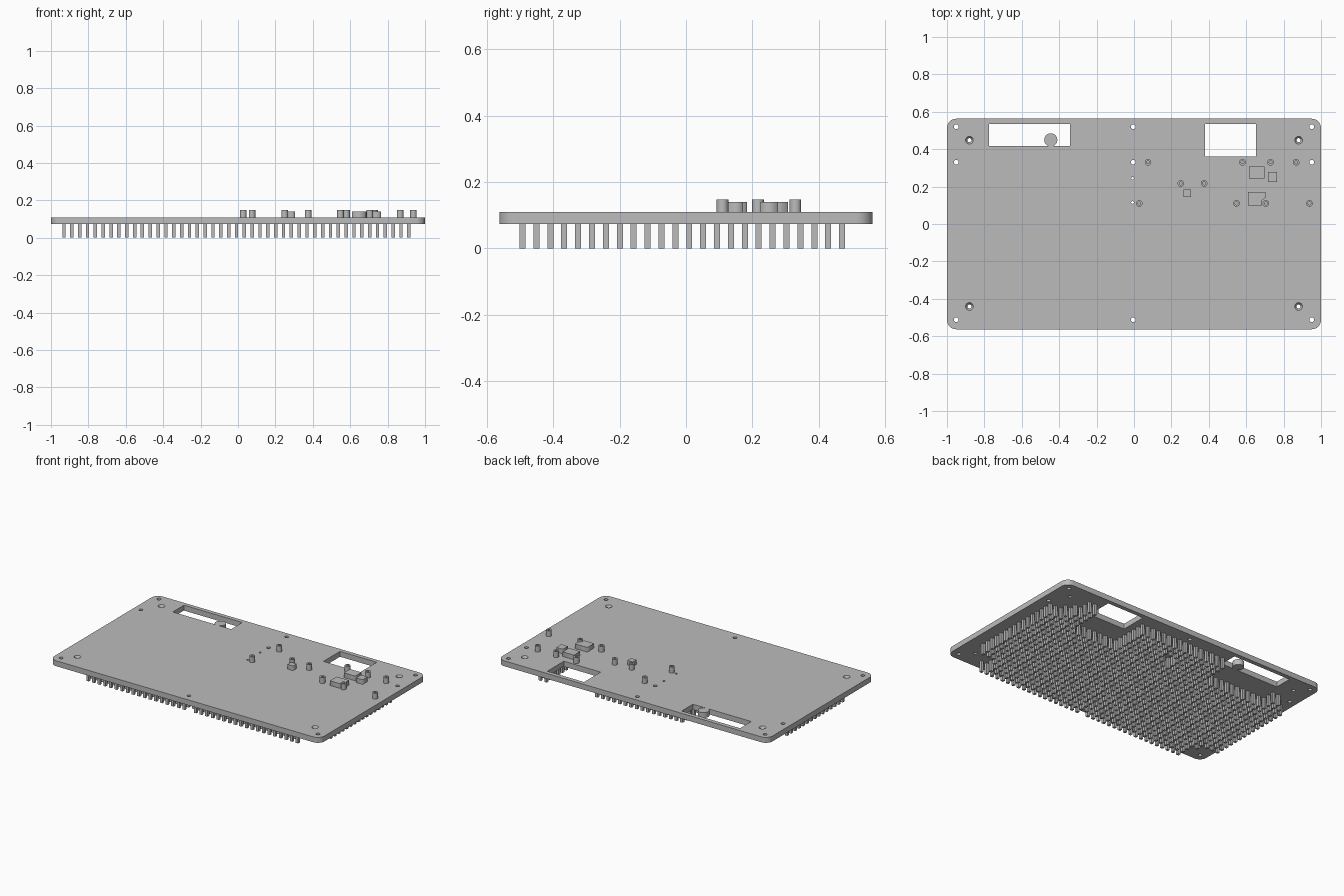
import bpy, bmesh, math
from mathutils import Matrix, Vector

cube = bpy.data.objects.get("Cube")
if cube:
    bpy.data.objects.remove(cube, do_unlink=True)

HALF_Y = 0.563
BOTTOM, TOP = 0.073, 0.109

grey = bpy.data.materials.new("plain_grey")
grey.use_nodes = True
GREY = (0.5, 0.5, 0.5, 1)
grey.diffuse_color = GREY
grey.node_tree.nodes["Principled BSDF"].inputs["Base Color"].default_value = GREY


def add_object(name, data):
    ob = bpy.data.objects.new(name, data)
    bpy.context.collection.objects.link(ob)
    return ob


def mesh_object(name, bm):
    me = bpy.data.meshes.new(name)
    bm.to_mesh(me)
    bm.free()
    me.materials.append(grey)
    return add_object(name, me)


def arc(cx, cy, r, start, end, steps):
    angles = [math.radians(start + (end - start) * i / steps) for i in range(steps + 1)]
    return [(cx + r * math.cos(a), cy + r * math.sin(a)) for a in angles]


def rectangle(x0, x1, y0, y1):
    return [(x0, y0), (x1, y0), (x1, y1), (x0, y1)]


def prism(name, outlines, z0, z1):
    """Extrude a flat outline; any further outlines become holes."""
    cu = bpy.data.curves.new(name, 'CURVE')
    cu.dimensions = '2D'
    cu.fill_mode = 'BOTH'
    cu.extrude = (z1 - z0) / 2
    for pts in outlines:
        sp = cu.splines.new('POLY')
        sp.points.add(len(pts) - 1)
        for p, (x, y) in zip(sp.points, pts):
            p.co = (x, y, 0, 1)
        sp.use_cyclic_u = True
    tmp = add_object(name + "_outline", cu)
    bpy.context.view_layer.update()
    me = tmp.evaluated_get(bpy.context.evaluated_depsgraph_get()).to_mesh()
    bm = bmesh.new()
    bm.from_mesh(me)
    bpy.data.objects.remove(tmp, do_unlink=True)
    bmesh.ops.translate(bm, verts=bm.verts, vec=(0, 0, (z0 + z1) / 2))
    bmesh.ops.remove_doubles(bm, verts=bm.verts, dist=1e-5)
    bmesh.ops.recalc_face_normals(bm, faces=bm.faces)
    return mesh_object(name, bm)


# Hole and window positions
small_holes = [(sx * 0.95, y) for sx in (-1, 1) for y in (0.52, 0.33, -0.512)]
small_holes += [(-0.004, y) for y in (0.52, 0.33, -0.512)]
tiny_holes = [(-0.008, 0.245), (-0.008, 0.115)]
mounts = [(sx * 0.88, y) for sx in (-1, 1) for y in (0.448, -0.441)]
square_window = (0.38, 0.652, 0.36, 0.535)
long_window = (-0.775, -0.343, 0.417, 0.535)

# Base plate: rounded outline, square window, long window with a round tab
R = 0.05
corners = [(1, 1, 0), (-1, 1, 90), (-1, -1, 180), (1, -1, 270)]
outline = [p for sx, sy, a in corners
           for p in arc(sx * (1 - R), sy * (HALF_Y - R), R, a, a + 90, 8)]
x0, x1, y0, y1 = long_window
tab = arc(-0.445, 0.45, 0.035, 250, -70, 28)
tab[0], tab[-1] = (tab[0][0], y0), (tab[-1][0], y0)
notched = [(x0, y0)] + tab + [(x1, y0), (x1, y1), (x0, y1)]
outlines = [outline, rectangle(*square_window), notched]
outlines += [arc(x, y, 0.0125, 0, 345, 23) for x, y in small_holes]
outlines += [arc(x, y, 0.007, 0, 337.5, 15) for x, y in tiny_holes]
outlines += [arc(x, y, 0.011, 0, 345, 23) for x, y in mounts]
plate = prism("base_plate", outlines, BOTTOM, TOP)

# Countersinks in the four mounting holes
bm = bmesh.new()
for x, y in mounts:
    bmesh.ops.create_cone(bm, cap_ends=True, segments=24, radius1=0.008, radius2=0.022,
                          depth=0.024, matrix=Matrix.Translation((x, y, TOP - 0.01)))
cutter = mesh_object("countersink_cutter", bm)
cutter.hide_render = True
mod = plate.modifiers.new("countersinks", 'BOOLEAN')
mod.operation = 'DIFFERENCE'
mod.solver = 'EXACT'
mod.object = cutter
bpy.context.view_layer.update()
cut = bpy.data.meshes.new_from_object(
    plate.evaluated_get(bpy.context.evaluated_depsgraph_get()))
plate.modifiers.clear()
plate.data = cut
bpy.data.objects.remove(cutter, do_unlink=True)

# Hollow pegs on top
pegs = [(0.075, 0.33), (0.58, 0.33), (0.73, 0.33), (0.867, 0.33), (0.25, 0.217),
        (0.375, 0.217), (0.028, 0.11), (0.548, 0.11), (0.705, 0.11), (0.938, 0.11)]
rings = []
for x, y in pegs:
    rings += [arc(x, y, r, 0, 345, 23) for r in (0.0175, 0.008)]
peg_ob = prism("hollow_pegs", rings, TOP - 0.001, 0.148)

# Raised blocks on top, one with a clipped corner
blocks = {"small_block": rectangle(0.265, 0.306, 0.145, 0.184),
          "wide_block": rectangle(0.614, 0.697, 0.242, 0.308),
          "tall_block": rectangle(0.717, 0.765, 0.225, 0.278),
          "clipped_block": [(0.61, 0.1), (0.685, 0.1), (0.685, 0.127), (0.702, 0.14),
                            (0.702, 0.172), (0.61, 0.172)]}
for name, pts in blocks.items():
    prism(name, [pts], TOP - 0.001, 0.14)


# Grid of pins underneath, kept clear of holes and windows
def near(p, spots, r):
    return any((Vector(p) - Vector(s)).length < r for s in spots)


def inside(p, box, margin, floor):
    return box[0] - margin < p[0] < box[1] + margin and p[1] > floor


PITCH, COLS, ROWS = 0.0419, 45, 24
bm = bmesh.new()
for i in range(COLS):
    for j in range(ROWS):
        p = (-0.93 + i * PITCH, -0.493 + j * PITCH)
        if (near(p, mounts, 0.105) or near(p, small_holes, 0.042)
                or inside(p, square_window, 0.02, 0.23)
                or inside(p, long_window, 0.02, 0.27)):
            continue
        size = Matrix.Diagonal((0.018, 0.018, BOTTOM + 0.001, 1))
        at = Matrix.Translation((*p, (BOTTOM + 0.001) / 2))
        bmesh.ops.create_cube(bm, size=1, matrix=at @ size)
mesh_object("contact_pins", bm)

# Smooth the round walls, keep the edges sharp
bpy.ops.object.select_all(action='DESELECT')
for ob in (plate, peg_ob):
    ob.select_set(True)
    bpy.context.view_layer.objects.active = ob
bpy.ops.object.shade_smooth_by_angle(angle=math.radians(30))
